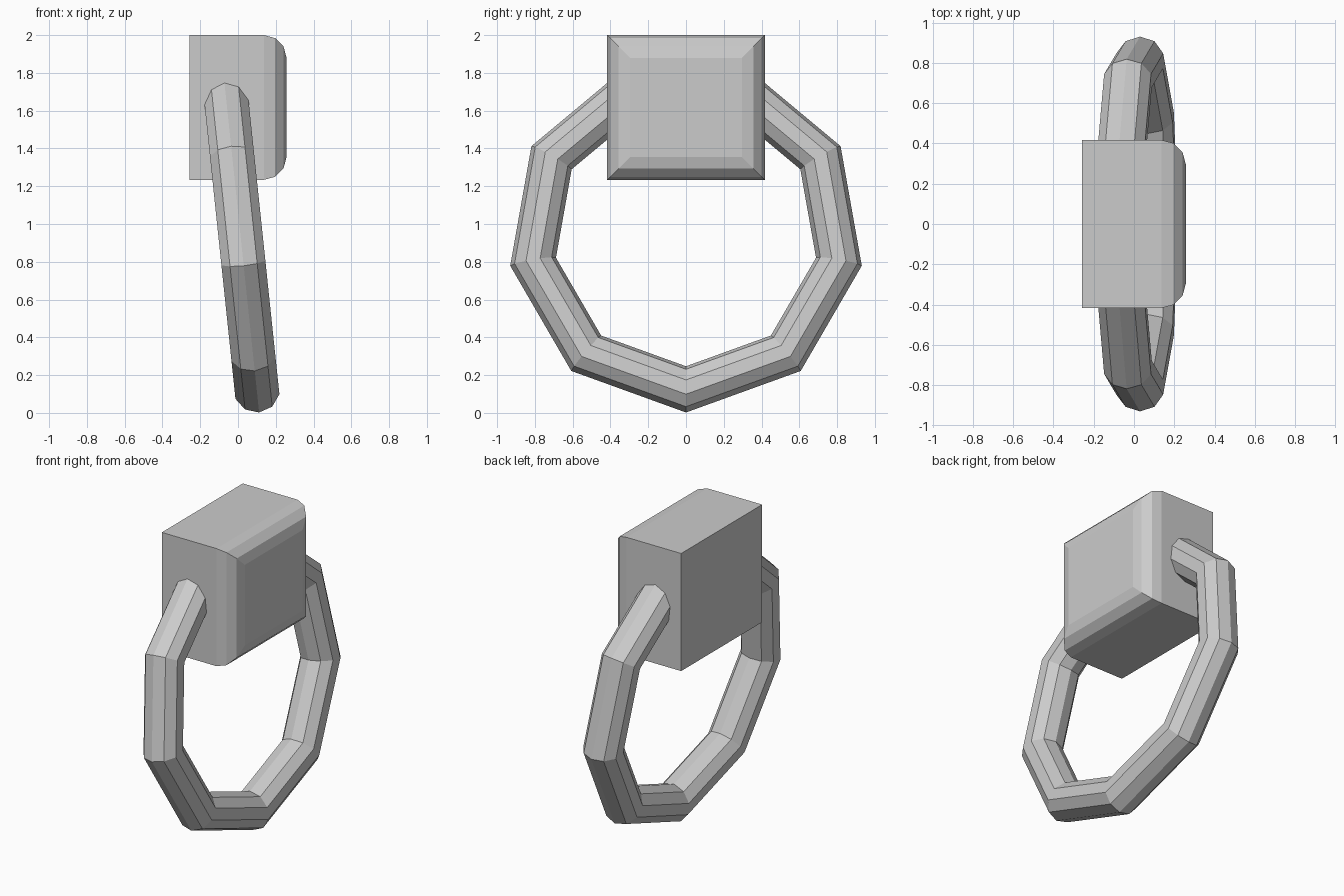
import bpy, bmesh
from math import sin, cos, pi, radians
from mathutils import Matrix, Vector

if "Cube" in bpy.data.objects:
    bpy.data.objects.remove(bpy.data.objects["Cube"])


def finish(bm, name):
    bmesh.ops.recalc_face_normals(bm, faces=bm.faces[:])
    mesh = bpy.data.meshes.new(name)
    bm.to_mesh(mesh)
    bm.free()
    ob = bpy.data.objects.new(name, mesh)
    bpy.context.collection.objects.link(ob)
    return ob


# Mounting block: rectangle outlines lofted along x, rounded over at the front plate
R, STEPS = 0.12, 3
X0, X1, HY, HZ, CZ = -0.257, 0.257, 0.417, 0.383, 1.617
profile = [(X0, 0.0)]
for i in range(STEPS + 1):
    a = i / STEPS * pi / 2
    profile.append((X1 - R + R * sin(a), R * (1 - cos(a))))
bm = bmesh.new()
loops = [[bm.verts.new((x, sy * (HY - d), CZ + sz * (HZ - d)))
          for sy, sz in ((-1, -1), (1, -1), (1, 1), (-1, 1))] for x, d in profile]
for a, b in zip(loops, loops[1:]):
    for i in range(4):
        j = (i + 1) % 4
        bm.faces.new((a[i], a[j], b[j], b[i]))
bm.faces.new(loops[0])
bm.faces.new(loops[-1])
finish(bm, "mounting_block")

# Pull ring: nine straight segments of ten-sided tube, hanging slightly forward
MAJOR, MINOR, SEG, SIDES = 0.822, 0.123, 9, 10
tilt = Matrix.Translation((0.013, 0, 0.942)) @ Matrix.Rotation(radians(-6), 4, 'Y')
bm = bmesh.new()
rings = []
for s in range(SEG):
    t = 2 * pi * s / SEG
    ring = []
    for k in range(SIDES):
        p = 2 * pi * k / SIDES
        r = MAJOR + MINOR * cos(p)
        ring.append(bm.verts.new(tilt @ Vector((MINOR * sin(p), r * sin(t), -r * cos(t)))))
    rings.append(ring)
for s in range(SEG):
    a, b = rings[s], rings[(s + 1) % SEG]
    for k in range(SIDES):
        j = (k + 1) % SIDES
        bm.faces.new((a[k], a[j], b[j], b[k]))
finish(bm, "pull_ring")
